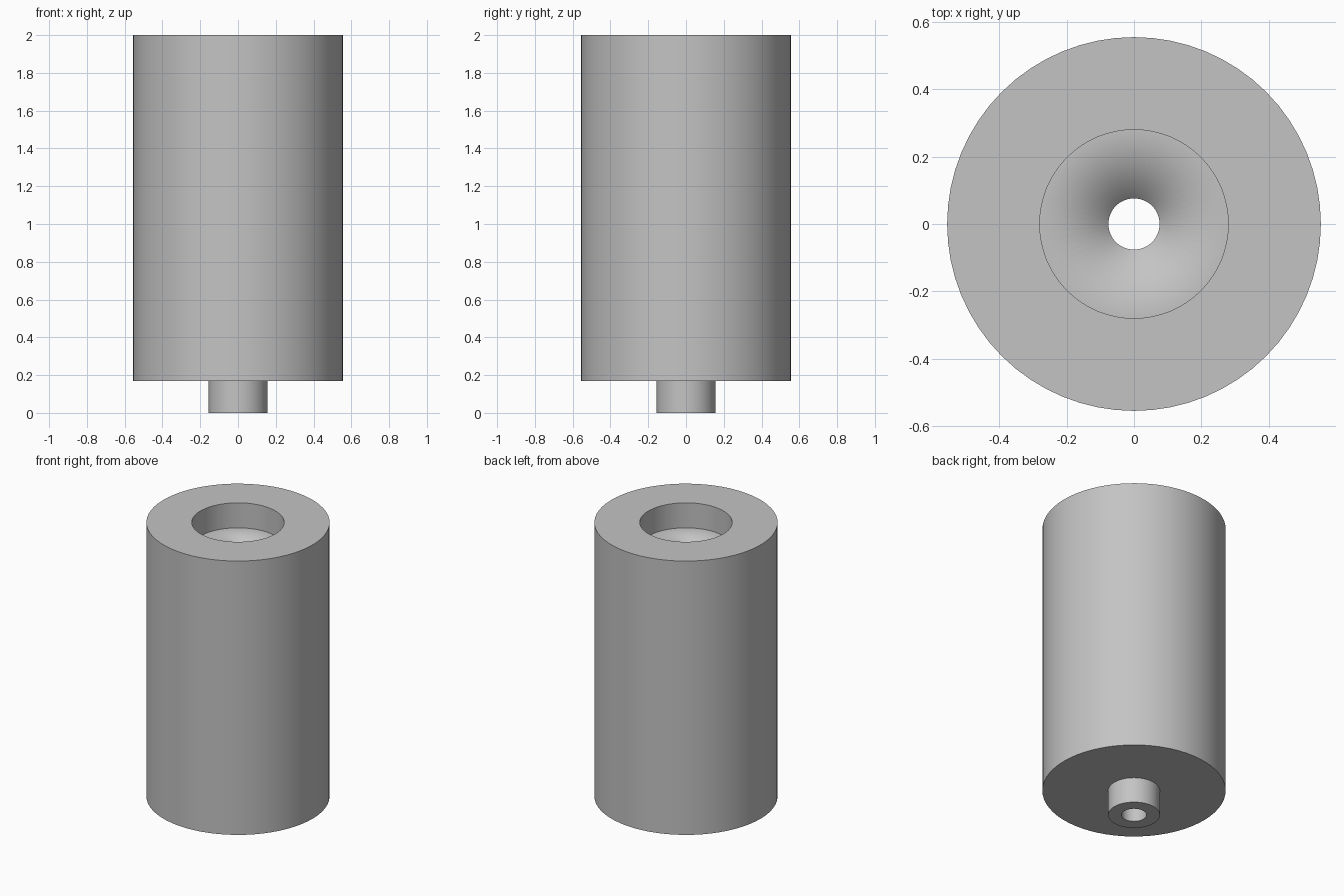
import bpy, bmesh, math

cube = bpy.data.objects.get("Cube")
if cube:
    bpy.data.objects.remove(cube, do_unlink=True)

SEGMENTS = 64
BODY_R, BORE_R, STUB_R, HOLE_R = 0.555, 0.28, 0.157, 0.076
TOP, FLOOR, SHOULDER = 2.0, 1.833, 0.17

grey = bpy.data.materials.new("plain grey")
grey.use_nodes = True
colour = (0.55, 0.55, 0.55, 1)
grey.diffuse_color = colour
grey.node_tree.nodes["Principled BSDF"].inputs["Base Color"].default_value = colour


def lathe(name, profile):
    """Revolve a closed (radius, height) outline around the z axis."""
    bm = bmesh.new()
    verts = [bm.verts.new((r, 0, z)) for r, z in profile]
    edges = [bm.edges.new((a, b)) for a, b in zip(verts, verts[1:] + verts[:1])]
    bmesh.ops.spin(bm, geom=verts + edges, cent=(0, 0, 0), axis=(0, 0, 1),
                   angle=math.tau, steps=SEGMENTS, use_duplicate=False)
    bmesh.ops.remove_doubles(bm, verts=bm.verts, dist=1e-4)
    bmesh.ops.recalc_face_normals(bm, faces=bm.faces)
    mesh = bpy.data.meshes.new(name)
    bm.to_mesh(mesh)
    bm.free()
    mesh.materials.append(grey)
    obj = bpy.data.objects.new(name, mesh)
    bpy.context.collection.objects.link(obj)
    bpy.ops.object.select_all(action="DESELECT")
    obj.select_set(True)
    bpy.context.view_layer.objects.active = obj
    bpy.ops.object.shade_smooth_by_angle(angle=math.radians(35))
    return obj


# Cylinder body with a top recess, a through hole and a bottom spigot
body = lathe("hollow_cylinder", [
    (HOLE_R, 0), (STUB_R, 0), (STUB_R, SHOULDER), (BODY_R, SHOULDER),
    (BODY_R, TOP), (BORE_R, TOP), (BORE_R, FLOOR), (HOLE_R, FLOOR),
])

# Soft shading on the lip where the recess floor meets the hole
for edge in body.data.edges:
    points = [body.data.vertices[i].co for i in edge.vertices]
    if all(abs(p.z - FLOOR) < 0.01 and p.xy.length < STUB_R for p in points):
        edge.use_edge_sharp = False
